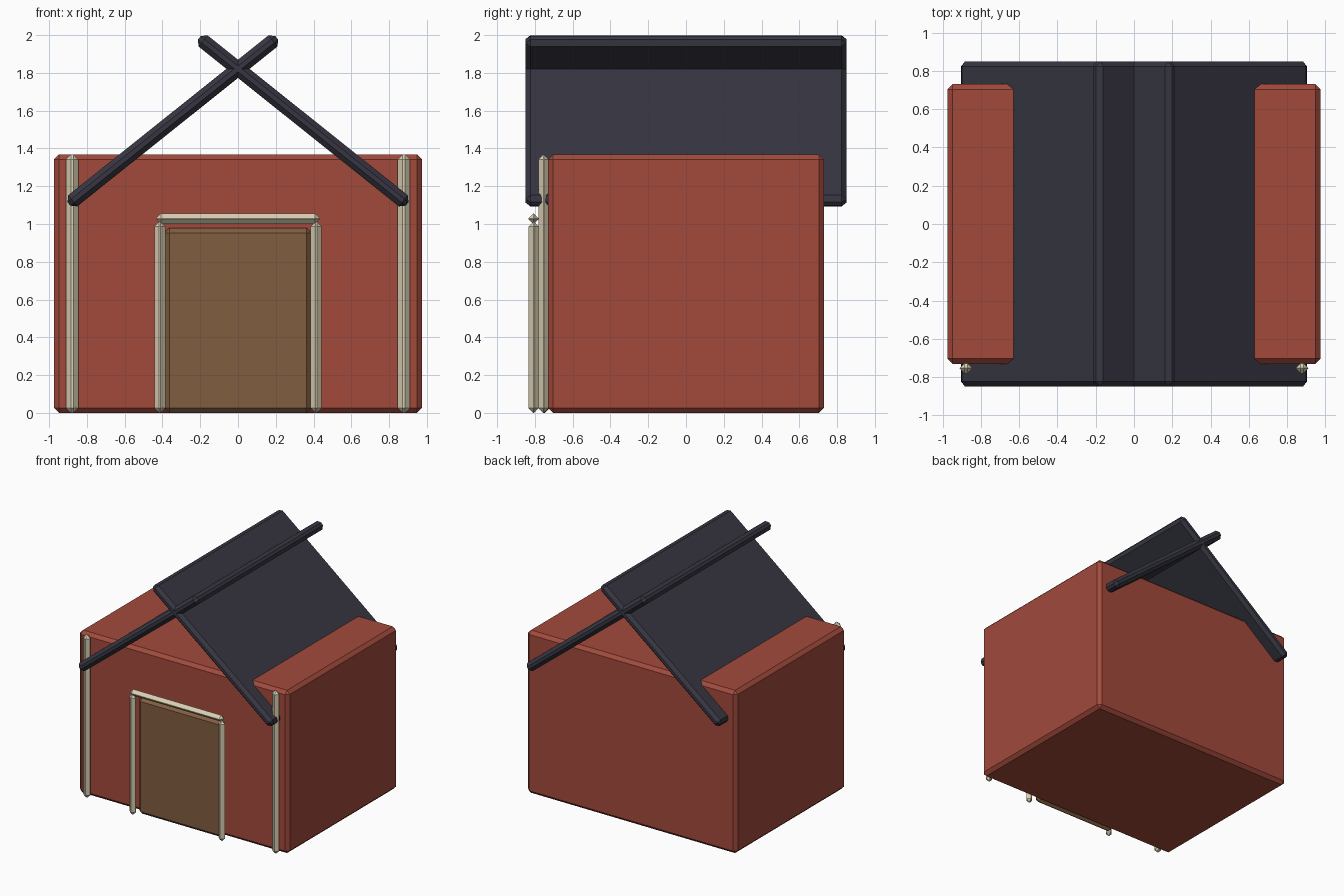
import bpy
import math

if "Cube" in bpy.data.objects:
    bpy.data.objects.remove(bpy.data.objects["Cube"])


def material(name, rgb):
    m = bpy.data.materials.new(name)
    m.diffuse_color = (*rgb, 1)
    m.use_nodes = True
    m.node_tree.nodes["Principled BSDF"].inputs["Base Color"].default_value = m.diffuse_color
    return m


RED = material("red_paint", (0.36, 0.068, 0.045))
SLATE = material("dark_slate", (0.038, 0.037, 0.055))
CREAM = material("cream_trim", (0.70, 0.63, 0.45))
BROWN = material("brown_wood", (0.22, 0.11, 0.05))


def box(name, center, size, mat, bevel=0.027, tilt=0.0):
    """Chamfered flat-shaded box, optionally tilted about the y axis."""
    bpy.ops.mesh.primitive_cube_add(size=1, location=center)
    ob = bpy.context.object
    ob.name = name
    for v in ob.data.vertices:
        v.co = [c * s for c, s in zip(v.co, size)]
    ob.rotation_euler.y = tilt
    mod = ob.modifiers.new("chamfer", 'BEVEL')
    mod.width = bevel
    mod.segments = 1
    mod.limit_method = 'NONE'
    ob.data.materials.append(mat)
    return ob


# Main block
box("barn_body", (0, 0, 0.684), (1.95, 1.46, 1.368), RED)

# Door panel and lintel
box("door", (0, -0.75, 0.49), (0.78, 0.06, 0.98), BROWN)
box("door_lintel", (0, -0.807, 1.028), (0.868, 0.054, 0.054), CREAM, 0.0255)

# Mirrored parts: crossing roof slabs, corner trim, door frame posts
for side, s in (("left", -1), ("right", 1)):
    box(f"roof_slab_{side}", (s * 0.345, 0, 1.546), (1.408, 1.70, 0.076),
        SLATE, 0.026, s * math.radians(38.6))
    box(f"corner_trim_{side}", (s * 0.878, -0.754, 0.684),
        (0.065, 0.054, 1.368), CREAM, 0.0255)
    box(f"door_post_{side}", (s * 0.414, -0.807, 0.506),
        (0.058, 0.054, 1.012), CREAM, 0.0255)
